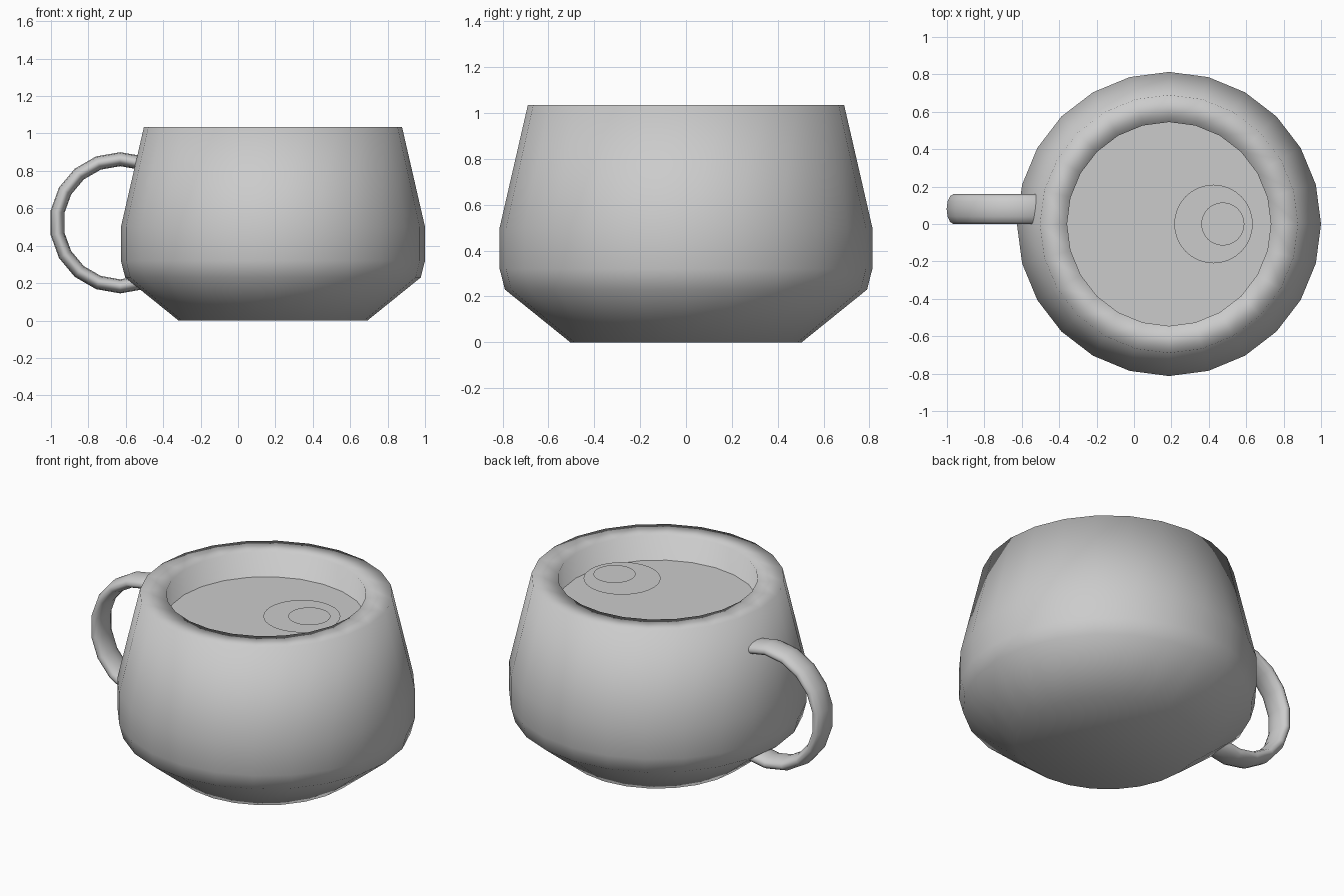
import bpy, bmesh
from math import sin, cos, radians, pi

if "Cube" in bpy.data.objects:
    bpy.data.objects.remove(bpy.data.objects["Cube"])

CX = 0.187      # cup axis position on x
SIDES = 24


def make_object(name, bm, smooth):
    bmesh.ops.recalc_face_normals(bm, faces=bm.faces)
    me = bpy.data.meshes.new(name)
    bm.to_mesh(me)
    bm.free()
    for p in me.polygons:
        p.use_smooth = smooth
    ob = bpy.data.objects.new(name, me)
    bpy.context.collection.objects.link(ob)
    return ob


def bridge(bm, a, b):
    n = len(a)
    for i in range(n):
        j = (i + 1) % n
        bm.faces.new((a[i], a[j], b[j], b[i]))


def lathe(name, profile, smooth=True):
    """Spin (radius, z) points around the cup axis, closing both ends."""
    bm = bmesh.new()
    rings = [[bm.verts.new((CX + r * cos(2 * pi * i / SIDES),
                            r * sin(2 * pi * i / SIDES), z))
              for i in range(SIDES)] for r, z in profile]
    for a, b in zip(rings, rings[1:]):
        bridge(bm, a, b)
    bm.faces.new(rings[0])
    bm.faces.new(rings[-1])
    return make_object(name, bm, smooth)


def disc(name, x, z, radius, sides):
    bm = bmesh.new()
    bmesh.ops.create_circle(bm, cap_ends=True, radius=radius, segments=sides)
    bmesh.ops.translate(bm, verts=bm.verts, vec=(x, 0, z))
    ob = make_object(name, bm, False)
    if ob.data.polygons[0].normal.z < 0:
        ob.data.flip_normals()
    return ob


# Cup: outer wall, thick flat rim, inner well
lathe("cup_body", [(0.505, 0), (0.79, 0.23), (0.813, 0.32), (0.813, 0.5),
                   (0.69, 1.035), (0.545, 1.035), (0.545, 0.8)])

# Drink surface with two thin bubbles above it
disc("drink_surface", CX, 0.885, 0.545, SIDES)
disc("large_bubble", 0.425, 0.965, 0.21, 32)
disc("small_bubble", 0.475, 0.978, 0.115, 32)

# Handle: flattened open ring whose ends sink into the wall
bm = bmesh.new()
rings = []
for deg in range(50, 311, 20):
    t = radians(deg)
    ring = []
    for k in range(12):
        s = 2 * pi * k / 12
        r = 0.34 + 0.0375 * cos(s)
        ring.append(bm.verts.new((-0.63 + r * cos(t), 0.08 + 0.08 * sin(s),
                                  0.5225 + r * sin(t))))
    rings.append(ring)
for a, b in zip(rings, rings[1:]):
    bridge(bm, a, b)
bm.faces.new(rings[0])
bm.faces.new(rings[-1])
make_object("handle", bm, True)
